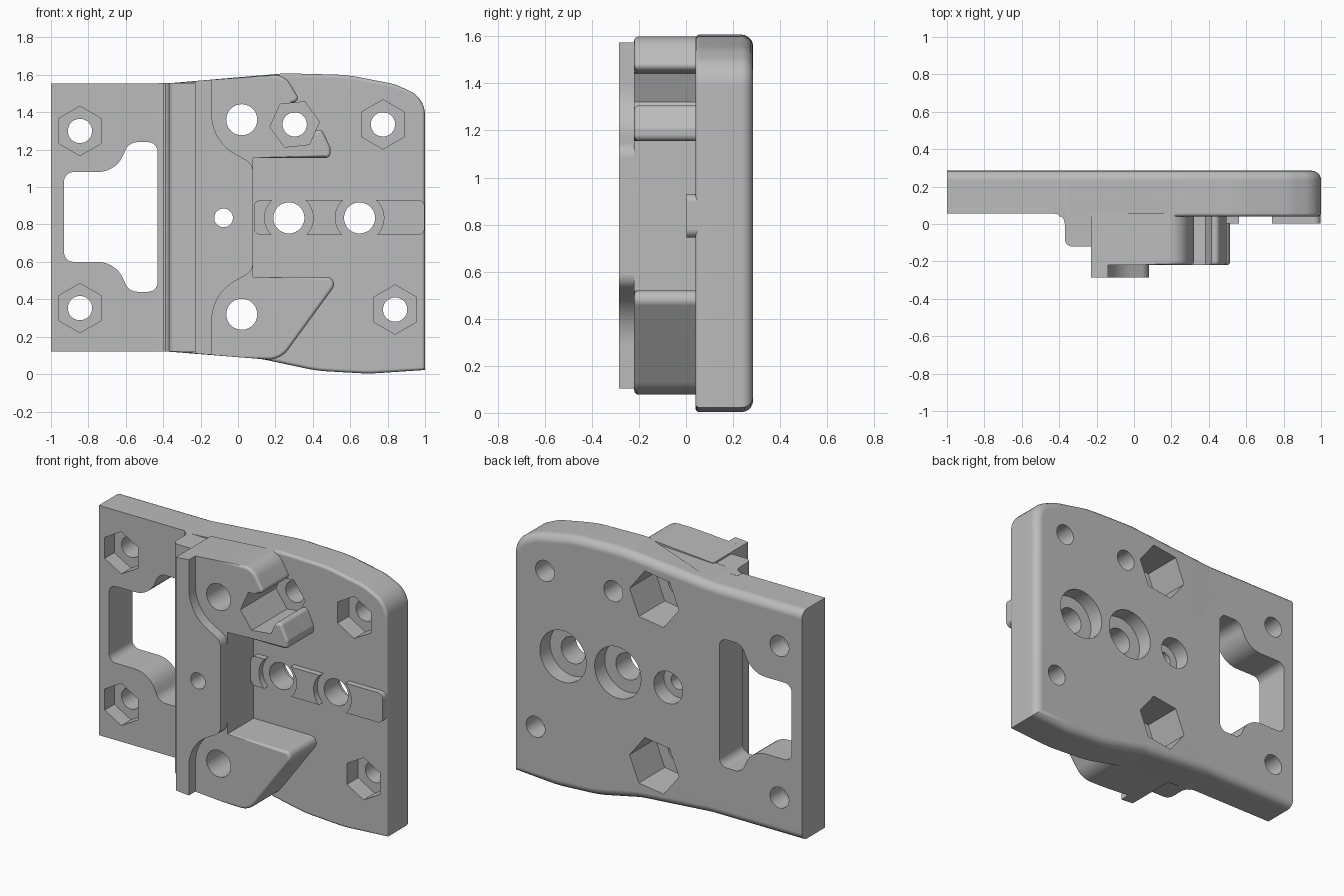
import bpy, bmesh, math
from mathutils import Vector

cube = bpy.data.objects.get("Cube")
if cube:
    bpy.data.objects.remove(cube)

grey = bpy.data.materials.new("light_grey")
grey.use_nodes = True
colour = (0.5, 0.5, 0.5, 1)
grey.diffuse_color = colour
grey.node_tree.nodes["Principled BSDF"].inputs["Base Color"].default_value = colour


def rounded(points, steps=7):
    """Closed outline; a third number on a point is its corner radius."""
    out = []
    for i, p in enumerate(points):
        c = Vector(p[:2])
        if len(p) < 3:
            out.append(c)
            continue
        a = (Vector(points[i - 1][:2]) - c).normalized()
        b = (Vector(points[(i + 1) % len(points)][:2]) - c).normalized()
        half = a.angle(b) / 2
        centre = c + (a + b).normalized() * p[2] / math.sin(half)
        start = c + a * p[2] / math.tan(half) - centre
        end = c + b * p[2] / math.tan(half) - centre
        turn = start.angle_signed(end)
        for k in range(steps + 1):
            t = -turn * k / steps
            out.append(centre + Vector((start.x * math.cos(t) - start.y * math.sin(t),
                                        start.x * math.sin(t) + start.y * math.cos(t))))
    return out


def ring(x, z, r, n=40, turn=0):
    angles = [math.radians(turn) + math.tau * i / n for i in range(n)]
    return [Vector((x + r * math.cos(a), z + r * math.sin(a))) for a in angles]


def prism(name, outline, lo, hi, upright=False, bevels=()):
    """Extrude an outline along y (or z), then round the edges each rule picks."""
    bm = bmesh.new()
    place = (lambda p, d: (p.x, p.y, d)) if upright else (lambda p, d: (p.x, d, p.y))
    near = [bm.verts.new(place(p, lo)) for p in outline]
    far = [bm.verts.new(place(p, hi)) for p in outline]
    bm.faces.new(near)
    bm.faces.new(far)
    for i in range(len(near)):
        bm.faces.new((near[i - 1], near[i], far[i], far[i - 1]))
    bmesh.ops.recalc_face_normals(bm, faces=bm.faces)
    for depth, size, rule in bevels:
        edges = [e for e in bm.edges
                 if all(abs(v.co.y - depth) < 1e-4 for v in e.verts)
                 and rule((e.verts[0].co + e.verts[1].co) / 2)]
        bmesh.ops.bevel(bm, geom=edges, offset=size, segments=5, profile=0.5,
                        affect='EDGES', clamp_overlap=False)
    bmesh.ops.recalc_face_normals(bm, faces=bm.faces)
    mesh = bpy.data.meshes.new(name)
    bm.to_mesh(mesh)
    bm.free()
    mesh.materials.append(grey)
    obj = bpy.data.objects.new(name, mesh)
    bpy.context.collection.objects.link(obj)
    return obj


FRONT, BACK, FACE, MID = 0.04, 0.285, -0.22, 0.835

# Main plate with a bowed right half
plate = prism("base_plate", rounded([
    (-1, .12), (-.37, .12, .5), (.13, .08, .4), (.42, .018, .8), (.7, .002, .8), (1, .022),
    (1, 1.475, .14), (.84, 1.55, .3), (.58, 1.6, .8), (.25, 1.608, .6), (-.37, 1.555, .5),
    (-1, 1.555)]), FRONT, BACK, bevels=(
        (BACK, .05, lambda m: m.x > -.99),
        (FRONT, .018, lambda m: m.x > .1)))

# Step left of the block, filleted into the plate
step = prism("side_step", rounded([
    (-.2, .1), (-.428, .1), (-.428, .055), (-.37, .055, .055), (-.37, -.12, .04),
    (-.2, -.12)]), .12, 1.556, upright=True)

# Raised block with two arms around the recess
block = prism("raised_block", rounded([
    (-.23, .11), (.225, .072, .13), (.552, .52, .04), (.08, .52), (.08, 1.155),
    (.495, 1.155, .028), (.495, 1.21, .028), (.445, 1.315, .025), (.395, 1.29), (.3, 1.4),
    (.29, 1.45), (.33, 1.465, .022), (.25, 1.603, .1), (-.23, 1.567)]),
    FACE, FRONT + .02, bevels=((FACE, .018, lambda m: m.x > .09),))

# Thin contact face on the block
face = prism("contact_face", rounded([
    (-.23, .11), (-.14, .103), (-.14, .43, .24), (.08, .55, .07), (.08, 1.125, .07),
    (-.14, 1.245, .24), (-.14, 1.574), (-.23, 1.567)]), -.285, FACE)

# Low pads across the recess
pads = prism("recess_pads", rounded([
    (.085, .745, .035), (.998, .745, .035), (.998, .93, .035), (.085, .93, .035)]),
    .003, FRONT + .02)


def cutter(outline, lo, hi):
    obj = prism("cutter", outline, lo, hi)
    obj.hide_render = True
    return obj


# Handle opening, mirrored about its middle height
lower = [(-.93, .6, .05), (-.65, .6, .15), (-.585, .44, .07), (-.43, .44, .05)]
upper = [(x, 2 * .84 - z, r) for x, z, r in reversed(lower)]
plate_cuts = [cutter(rounded(lower + upper), -.5, 1),
              cutter(rounded([(-2, -1), (-.4, -1), (-.4, 3), (-2, 3)]), -.5, .055)]

# Corner bolts with hexagonal nut pockets
for x, z in ((-.845, 1.3), (-.845, .353), (.775, 1.335), (.84, .345)):
    plate_cuts += [cutter(ring(x, z, .065), -.5, 1),
                   cutter(ring(x, z, .132, 6, 90), -.5, .15)]

# Tilted nut pocket between the arm tips
shared = [cutter(ring(.303, 1.335, .065), -.5, 1),
          cutter(ring(.303, 1.335, .133, 6, 6), -.5, .13)]

# Large bolts with deep hexagonal sockets from the back
for z in (1.36, .32):
    shared += [cutter(ring(.02, z, .083), -.5, 1),
               cutter(ring(.02, z, .172, 6, 8), .03, 1)]

# Counterbored holes along the middle
pad_cuts = []
for x, r, bore in ((-.077, .05, .1), (.272, .083, .16), (.65, .083, .16)):
    shared += [cutter(ring(x, MID, r), -.5, 1), cutter(ring(x, MID, bore), .185, 1)]
    if x > 0:
        pad_cuts.append(cutter(ring(x, MID, .13), -.5, 1))

# Cut every part, then shade it
for obj, cuts in ((plate, plate_cuts + shared), (step, []), (block, shared),
                  (face, shared), (pads, pad_cuts)):
    for c in cuts:
        mod = obj.modifiers.new("cut", 'BOOLEAN')
        mod.operation = 'DIFFERENCE'
        mod.solver = 'EXACT'
        mod.object = c
    graph = bpy.context.evaluated_depsgraph_get()
    mesh = bpy.data.meshes.new_from_object(obj.evaluated_get(graph))
    obj.modifiers.clear()
    obj.data = mesh
    mesh.name = obj.name
    bpy.ops.object.select_all(action='DESELECT')
    obj.select_set(True)
    bpy.context.view_layer.objects.active = obj
    bpy.ops.object.shade_smooth_by_angle(angle=math.radians(30))
    obj.modifiers.new("even_shading", 'WEIGHTED_NORMAL').keep_sharp = True

for c in plate_cuts + shared + pad_cuts:
    bpy.data.objects.remove(c)
